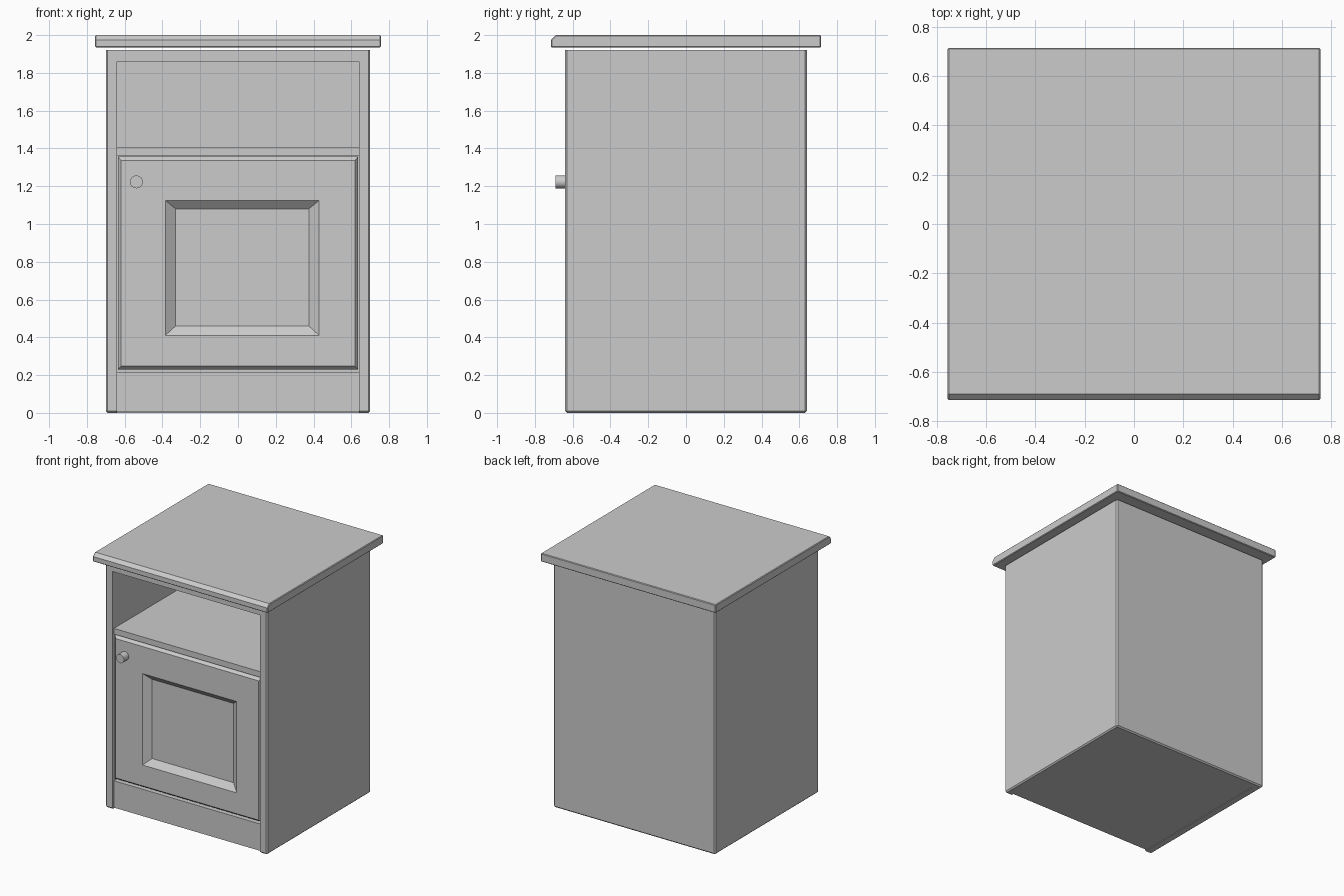
import bpy, bmesh, math

if "Cube" in bpy.data.objects:
    bpy.data.objects.remove(bpy.data.objects["Cube"])


def finish(bm, name):
    bmesh.ops.recalc_face_normals(bm, faces=bm.faces)
    me = bpy.data.meshes.new(name)
    bm.to_mesh(me)
    bm.free()
    ob = bpy.data.objects.new(name, me)
    bpy.context.collection.objects.link(ob)
    return ob


def box_bm(lo, hi):
    bm = bmesh.new()
    bmesh.ops.create_cube(bm, size=1)
    for v in bm.verts:
        v.co = [(a + b) / 2 + c * (b - a) for a, b, c in zip(lo, hi, v.co)]
    return bm


def bevel(bm, edges, width):
    bmesh.ops.bevel(bm, geom=edges, offset=width, segments=1,
                    profile=0.5, affect='EDGES')


def mid(e):
    return (e.verts[0].co + e.verts[1].co) / 2


# Carcass: chamfered box (square top edges) with the front hollowed out
bm = box_bm((-0.70, -0.64, 0), (0.70, 0.64, 1.92))
bevel(bm, [e for e in bm.edges if mid(e).z < 1.9], 0.01)
carcass = finish(bm, "carcass")
cutter = finish(box_bm((-0.64, -1, -0.1), (0.64, 0.58, 1.86)), "opening_cutter")
cutter.hide_render = True
cutter.hide_viewport = True
cut = carcass.modifiers.new("opening", 'BOOLEAN')
cut.operation = 'DIFFERENCE'
cut.solver = 'EXACT'
cut.object = cutter

# Shelf and plinth base, set slightly back from the frame
finish(box_bm((-0.64, -0.62, 1.362), (0.64, 0.58, 1.407)), "shelf")
finish(box_bm((-0.64, -0.62, 0.005), (0.64, 0.58, 0.215)), "plinth_base")

# Top board with a wide chamfer on the front upper edge
bm = box_bm((-0.757, -0.715, 1.935), (0.757, 0.715, 2.0))
bevel(bm, [e for e in bm.edges if mid(e).z > 1.99 and mid(e).y < -0.7], 0.025)
bevel(bm, [e for e in bm.edges if e.calc_face_angle() > 1.2], 0.005)
finish(bm, "top_board")

# Door: chamfered front rim and a sloped recessed panel
bm = bmesh.new()


def ring(x0, x1, z0, z1, y):
    return [bm.verts.new(p) for p in
            ((x0, y, z0), (x1, y, z0), (x1, y, z1), (x0, y, z1))]


rings = [ring(-0.636, 0.636, 0.23, 1.357, -0.55),
         ring(-0.636, 0.636, 0.23, 1.357, -0.61),
         ring(-0.62, 0.62, 0.247, 1.337, -0.63),
         ring(-0.385, 0.43, 0.41, 1.125, -0.63),
         ring(-0.33, 0.375, 0.46, 1.08, -0.59)]
for a, b in zip(rings, rings[1:]):
    for i in range(4):
        j = (i + 1) % 4
        bm.faces.new((a[i], a[j], b[j], b[i]))
bm.faces.new(rings[0])
bm.faces.new(rings[-1])
finish(bm, "door")

# Round door knob
bpy.ops.mesh.primitive_cylinder_add(vertices=32, radius=0.034, depth=0.08,
                                    location=(-0.538, -0.65, 1.223),
                                    rotation=(math.pi / 2, 0, 0))
bpy.context.object.name = "door_knob"
bpy.ops.object.shade_smooth_by_angle()
